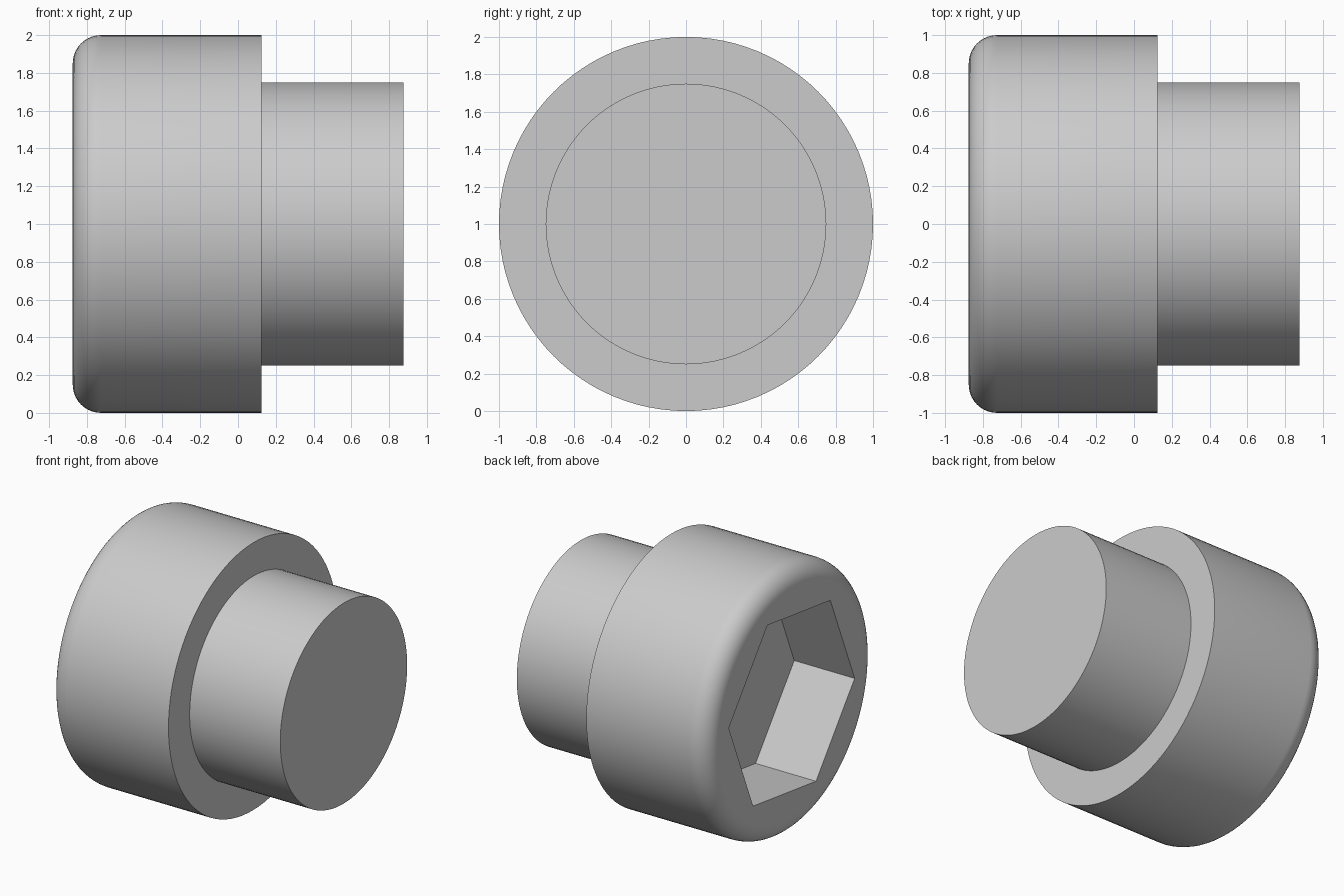
import bpy
import bmesh
from math import sin, cos, pi, radians

if "Cube" in bpy.data.objects:
    bpy.data.objects.remove(bpy.data.objects["Cube"])

HEAD_R, SHANK_R, FILLET = 1.0, 0.75, 0.15
X0, X_SHOULDER, X1 = -0.875, 0.125, 0.875
SOCKET_R, SOCKET_DEPTH, SOCKET_TURN = 0.75, 0.5, radians(7.5)


def make_object(name, bm):
    bmesh.ops.recalc_face_normals(bm, faces=bm.faces)
    mesh = bpy.data.meshes.new(name)
    bm.to_mesh(mesh)
    bm.free()
    obj = bpy.data.objects.new(name, mesh)
    bpy.context.collection.objects.link(obj)
    obj.location.z = HEAD_R
    return obj


def prism(bm, rings):
    """Bridge rings of points along x and cap both ends."""
    loops = [[bm.verts.new(p) for p in ring] for ring in rings]
    n = len(loops[0])
    for a, b in zip(loops, loops[1:]):
        for i in range(n):
            j = (i + 1) % n
            bm.faces.new((a[i], a[j], b[j], b[i]))
    bm.faces.new(loops[0])
    bm.faces.new(loops[-1])


def ring(x, r, sides, turn=0.0):
    return [(x, r * cos(turn + 2 * pi * i / sides), r * sin(turn + 2 * pi * i / sides))
            for i in range(sides)]


# Bolt body: rounded head, flat shoulder and plain shank
profile = [(X0 + FILLET * (1 - sin(t)), HEAD_R - FILLET * (1 - cos(t)))
           for t in (pi / 2 * (1 - k / 10) for k in range(11))]
profile += [(X_SHOULDER, HEAD_R), (X_SHOULDER, SHANK_R), (X1, SHANK_R)]
bm = bmesh.new()
prism(bm, [ring(x, r, 96) for x, r in profile])
bolt = make_object("socket_head_bolt", bm)

# Hexagonal socket cut into the head
bm = bmesh.new()
prism(bm, [ring(x, SOCKET_R, 6, SOCKET_TURN) for x in (X0 - 0.2, X0 + SOCKET_DEPTH)])
cutter = make_object("hex_socket_cutter", bm)
cutter.hide_render = True
cutter.display_type = 'WIRE'

cut = bolt.modifiers.new("hex_socket", 'BOOLEAN')
cut.operation = 'DIFFERENCE'
cut.solver = 'EXACT'
cut.object = cutter

# Apply the cut, drop the helper and smooth the curved surfaces
bpy.context.view_layer.objects.active = bolt
bolt.select_set(True)
bpy.ops.object.modifier_apply(modifier=cut.name)
bpy.data.objects.remove(cutter)
bpy.ops.object.shade_smooth_by_angle(angle=radians(30))
